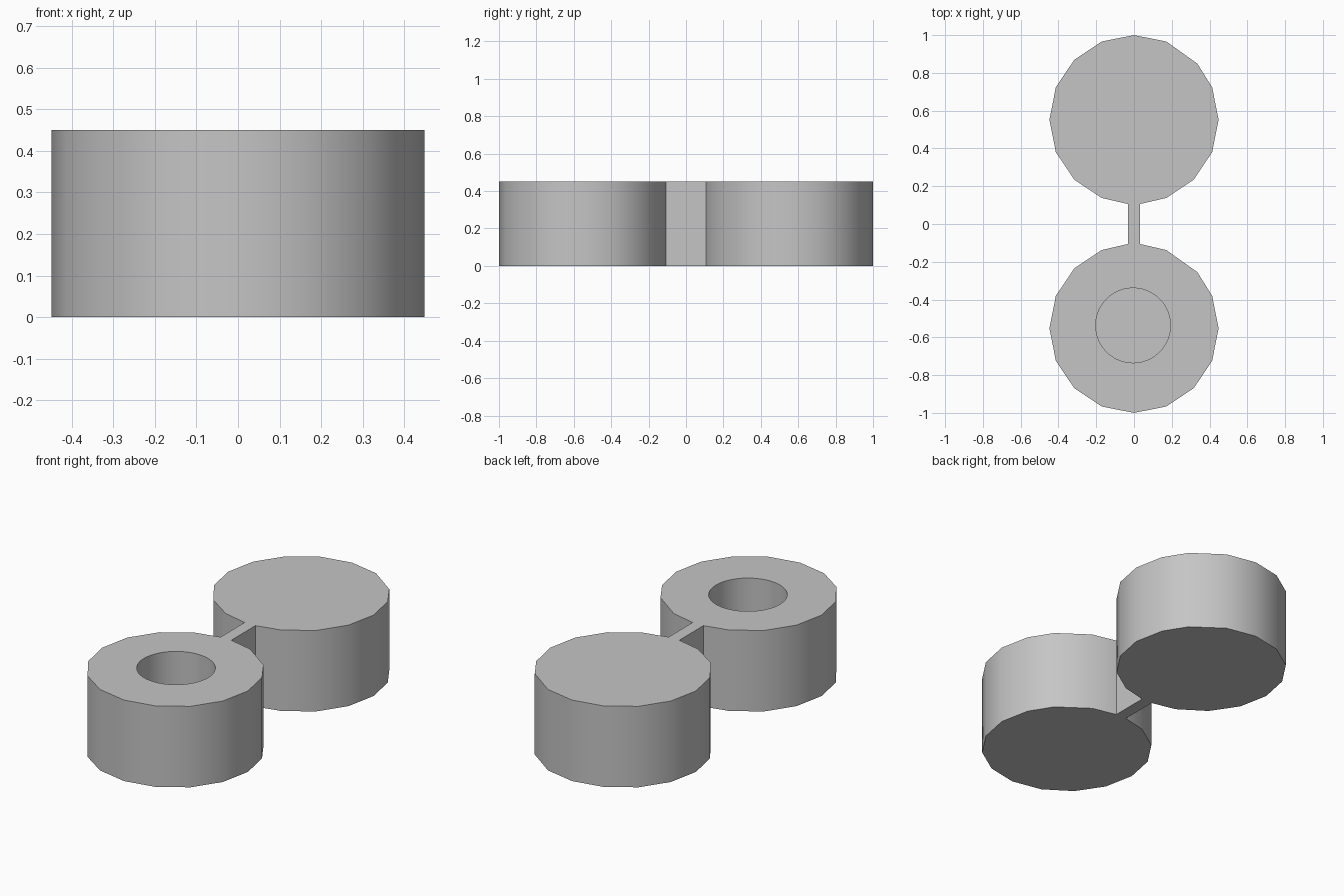
import bpy, bmesh
from math import sin, cos, radians

HEIGHT = 0.45
CUP_R, CUP_Y, SIDES = 0.448, 0.552, 16
BRIDGE_X, BRIDGE_Y = 0.033, 0.106
WELL_R, WELL_Y, WELL_FLOOR, WELL_SIDES = 0.198, -0.537, 0.12, 48

cube = bpy.data.objects.get("Cube")
if cube:
    bpy.data.objects.remove(cube, do_unlink=True)

grey = bpy.data.materials.new("light_grey")
grey.use_nodes = True
colour = (0.56, 0.56, 0.56, 1)
grey.diffuse_color = colour
grey.node_tree.nodes["Principled BSDF"].inputs["Base Color"].default_value = colour


def cup_points(y, bridge_angle):
    """Cup rim, counter-clockwise, leaving out the corner at the bridge."""
    points = []
    for k in range(1, SIDES):
        a = (bridge_angle + k * 360 / SIDES) % 360
        if abs(a - 45) < 1:
            a = 41.5  # slightly uneven corner
        points.append((CUP_R * cos(radians(a)), y + CUP_R * sin(radians(a))))
    return points


def ring(bm, points, z):
    return [bm.verts.new((x, y, z)) for x, y in points]


def walls(bm, low, high):
    n = len(low)
    for i in range(n):
        j = (i + 1) % n
        bm.faces.new((low[i], low[j], high[j], high[i]))


# Outline of the two cups joined by the narrow bridge
outline = (cup_points(-CUP_Y, 90)
           + [(BRIDGE_X, -BRIDGE_Y), (BRIDGE_X, BRIDGE_Y)]
           + cup_points(CUP_Y, 270)
           + [(-BRIDGE_X, BRIDGE_Y), (-BRIDGE_X, -BRIDGE_Y)])
circle = [(-0.005 + WELL_R * cos(radians(i * 360 / WELL_SIDES)),
           WELL_Y + WELL_R * sin(radians(i * 360 / WELL_SIDES)))
          for i in range(WELL_SIDES)]

bm = bmesh.new()

# Outer walls and base
base, rim = ring(bm, outline, 0), ring(bm, outline, HEIGHT)
walls(bm, base, rim)
bm.faces.new(base)

# Round well in the front cup
floor, mouth = ring(bm, circle, WELL_FLOOR), ring(bm, circle, HEIGHT)
walls(bm, floor, mouth)
bm.faces.new(floor)

# Flat top around the well
top_edges = [bm.edges.get((loop[i - 1], loop[i]))
             for loop in (rim, mouth) for i in range(len(loop))]
bmesh.ops.triangle_fill(bm, edges=top_edges, use_beauty=True, normal=(0, 0, 1))
bmesh.ops.recalc_face_normals(bm, faces=bm.faces)

mesh = bpy.data.meshes.new("twin_cup_body")
bm.to_mesh(mesh)
bm.free()
mesh.materials.append(grey)
body = bpy.data.objects.new("twin_cup_body", mesh)
bpy.context.collection.objects.link(body)

# Soft round walls, sharp rims and bridge corners
bpy.ops.object.select_all(action="DESELECT")
body.select_set(True)
bpy.context.view_layer.objects.active = body
bpy.ops.object.shade_smooth_by_angle(angle=radians(30))
